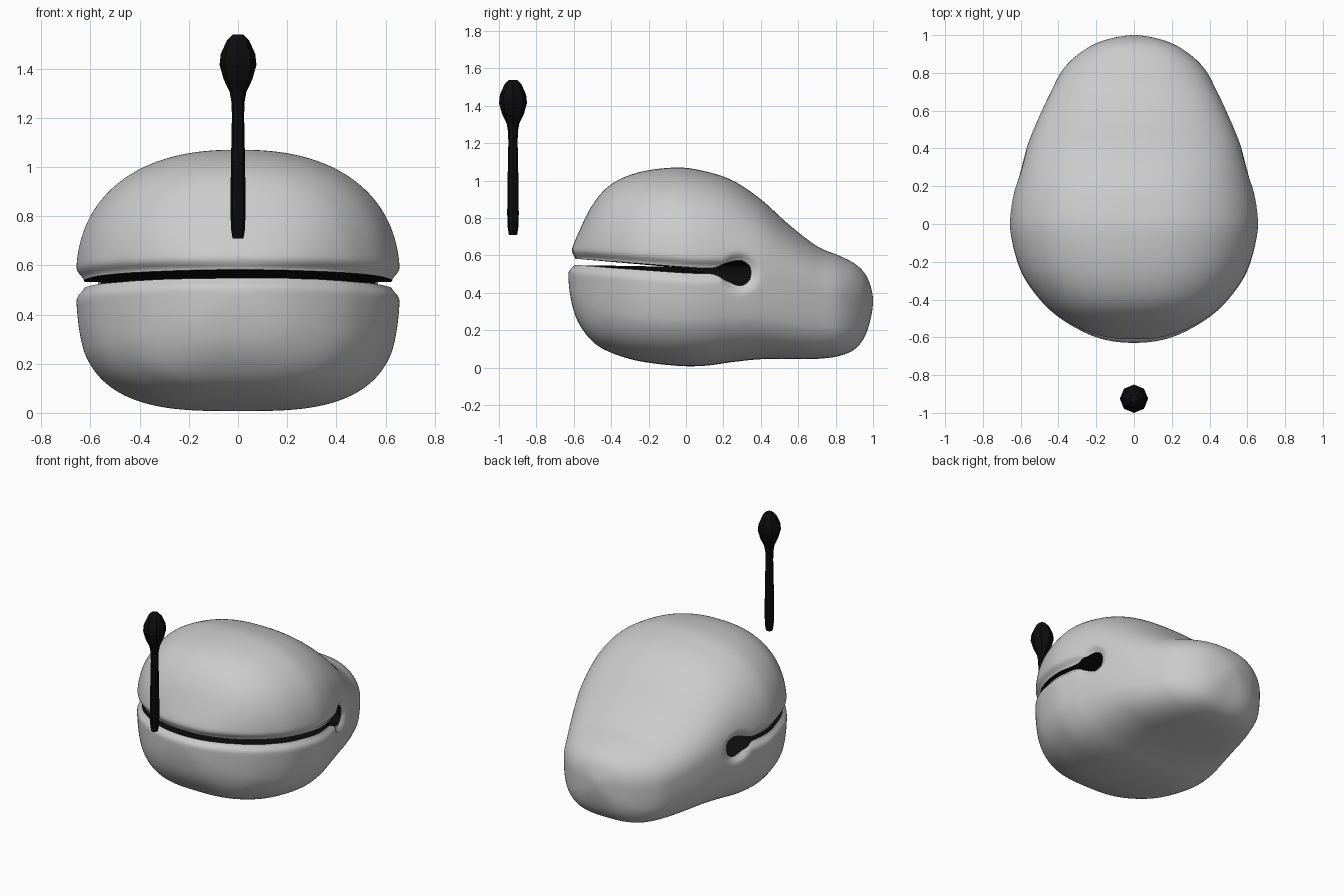
import bpy, bmesh, math
from mathutils import Vector

if "Cube" in bpy.data.objects:
    bpy.data.objects.remove(bpy.data.objects["Cube"])

dark = bpy.data.materials.new("dark")
dark.diffuse_color = (0.004, 0.004, 0.004, 1)
dark.use_nodes = True
dark.node_tree.nodes["Principled BSDF"].inputs["Base Color"].default_value = dark.diffuse_color


def spline(pts, steps):
    """Catmull-Rom through pts; the first and last are only tangent guides."""
    out = []
    for a, b, c, d in zip(pts, pts[1:], pts[2:], pts[3:]):
        for i in range(steps):
            t = i / steps
            out.append([0.5 * (2*q + (r-p)*t + (2*p-5*q+4*r-s)*t*t + (3*q-p-3*r+s)*t**3)
                        for p, q, r, s in zip(a, b, c, d)])
    out.append(list(pts[-2]))
    return out


def loft(name, rings, mats, index=0):
    """Skin closed rings of points and cap both ends."""
    bm = bmesh.new()
    vs = [[bm.verts.new(p) for p in ring] for ring in rings]
    n = len(vs[0])
    for a, b in zip(vs, vs[1:]):
        for i in range(n):
            j = (i + 1) % n
            bm.faces.new((a[i], a[j], b[j], b[i]))
    bm.faces.new(vs[0][::-1])
    bm.faces.new(vs[-1])
    bmesh.ops.remove_doubles(bm, verts=bm.verts, dist=1e-5)
    bmesh.ops.recalc_face_normals(bm, faces=bm.faces)
    for f in bm.faces:
        f.material_index = index
    me = bpy.data.meshes.new(name)
    bm.to_mesh(me)
    bm.free()
    for m in mats:
        me.materials.append(m)
    ob = bpy.data.objects.new(name, me)
    bpy.context.collection.objects.link(ob)
    return ob


# body: sections along y (y, half width, height above, depth below, mid z)
st = [(-.63, 0, 0, 0, .53), (-.618, .13, .08, .15, .53), (-.58, .25, .18, .28, .53),
      (-.5, .39, .34, .39, .53), (-.4, .50, .45, .45, .53), (-.25, .60, .515, .495, .53),
      (-.05, .655, .54, .52, .53), (.1, .65, .52, .52, .53), (.25, .615, .48, .49, .52),
      (.4, .57, .40, .455, .50), (.55, .51, .315, .405, .45), (.7, .44, .25, .353, .40),
      (.82, .375, .228, .307, .37), (.91, .28, .19, .255, .36), (.97, .165, .12, .16, .36),
      (1.0, 0, 0, 0, .36)]


def flip(r):
    return (r[0], -r[1], -r[2], -r[3], r[4])


rings = []
N = 240
for y, w, up, dn, zm in spline([flip(st[1])] + st + [flip(st[-2])], 8):
    ring = []
    for i in range(N):
        a = 2 * math.pi * i / N
        c, s = math.cos(a), math.sin(a)
        n = 2.35 if s > 0 else 2.35 + 0.75 * min(1, -s * 2)
        r = (abs(c)**n + abs(s)**n) ** (-1 / n)
        ring.append((w * r * c, y, zm + (up if s > 0 else dn) * r * s))
    rings.append(ring)
body = loft("wooden_body", rings, [None, dark])

# rounded lips: sink the skin around the slot and its end hole
moves = []
for v in body.data.vertices:
    x, y, z = v.co
    zc = .52 - .073 * min(y - .05, 0)
    d_line = math.hypot(max(0, abs(z - zc) - .018), max(0, y - .25))
    d_hole = max(0, math.hypot(y - .285, z - .507) - .068)
    moves.append(v.normal * (-.032 * math.exp(-(min(d_line, d_hole) / .026)**2)))
for v, m in zip(body.data.vertices, moves):
    v.co += m

# slot cutter: keyhole outline at the sides, closing to a wedge at the centre
upper = [(-.8, .598), (-.6, .583), (-.3, .561), (0, .538), (.14, .533), (.21, .557),
         (.285, .574), (.335, .55)]
lower = [(.347, .51), (.335, .462), (.285, .438), (.21, .468), (.14, .501), (0, .506),
         (-.3, .527), (-.6, .548), (-.8, .563)]
key = upper + lower
outline = spline([key[0]] + key + [key[-1]], 4)


def wedge(y, z):
    if y > -.1:
        return -.1 + (y + .1) * .05, .54 + (z - .52) * .03
    k = max(.05, min(1, (-.1 - y) / .5))
    zc = .54 - .051 * (y + .1)
    return y, zc + (z - (.5655 - .073 * (y + .6))) * k


cut_rings = [[(x, *(wedge(y, z) if x == 0 else (y, z))) for y, z in outline]
             for x in (-.8, -.45, 0, .45, .8)]
cutter = loft("slot_cutter", cut_rings, [None, dark], 1)
cutter.hide_render = True

mod = body.modifiers.new("slot", 'BOOLEAN')
mod.operation = 'DIFFERENCE'
mod.solver = 'EXACT'
mod.object = cutter
bpy.context.view_layer.objects.active = body
body.select_set(True)
bpy.ops.object.modifier_apply(modifier=mod.name)
bpy.data.objects.remove(cutter)
bpy.ops.object.shade_smooth_by_angle(angle=math.radians(40))

# mallet: eight-sided turned profile (radius, z)
profile = [(.022, .71), (.028, .745), (.031, .82), (.029, 1.0), (.025, 1.2), (.026, 1.26),
           (.034, 1.305), (.058, 1.355), (.075, 1.415), (.07, 1.46), (.045, 1.515), (.022, 1.538)]
loft("mallet", [[(r * math.cos(k * math.pi / 4), -.925 + r * math.sin(k * math.pi / 4), z)
                 for k in range(8)] for r, z in profile], [dark])
